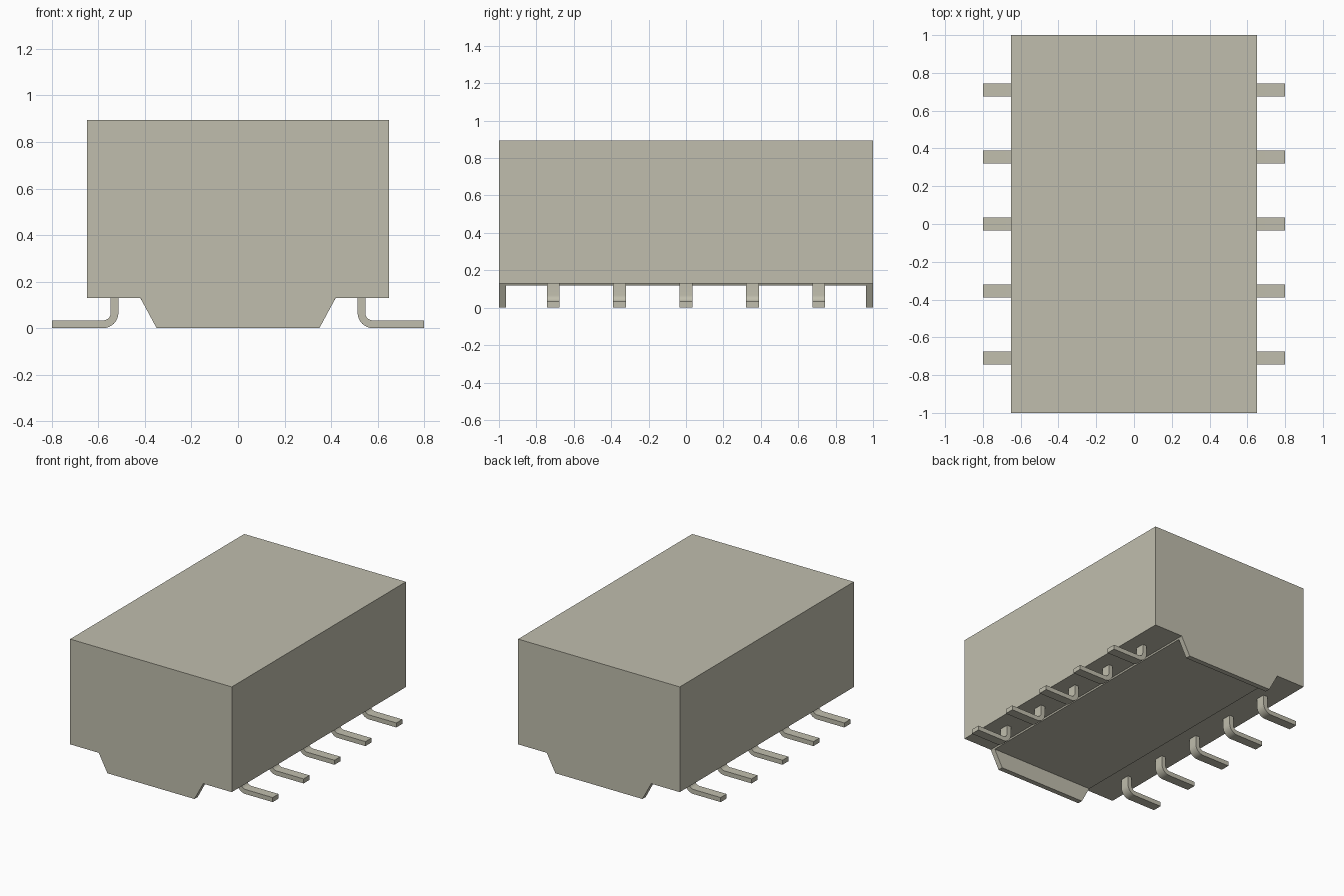
import bpy
import bmesh
from math import sin, cos, pi

cube = bpy.data.objects.get("Cube")
if cube:
    bpy.data.objects.remove(cube, do_unlink=True)

HALF_W, HALF_L = 0.65, 1.0
UNDERSIDE, TOP = 0.13, 0.895
TAB = 0.037          # thickness of the end standoffs
FLOOR = 0.12         # underside of the base plate
PIN_W, PITCH = 0.068, 0.355

# Single warm grey material
grey = bpy.data.materials.new("warm_grey")
grey.use_nodes = True
colour = (0.53, 0.515, 0.42, 1)
grey.diffuse_color = colour
grey.node_tree.nodes["Principled BSDF"].inputs["Base Color"].default_value = colour


def extrude_profile(name, profile, y0, y1, smooth=False):
    """Extrude a closed x-z outline from y0 to y1."""
    bm = bmesh.new()
    face = bm.faces.new([bm.verts.new((x, y0, z)) for x, z in profile])
    result = bmesh.ops.extrude_face_region(bm, geom=[face])
    moved = [v for v in result["geom"] if isinstance(v, bmesh.types.BMVert)]
    bmesh.ops.translate(bm, verts=moved, vec=(0, y1 - y0, 0))
    bmesh.ops.recalc_face_normals(bm, faces=bm.faces)
    mesh = bpy.data.meshes.new(name)
    bm.to_mesh(mesh)
    bm.free()
    mesh.materials.append(grey)
    obj = bpy.data.objects.new(name, mesh)
    bpy.context.collection.objects.link(obj)
    if smooth:
        bpy.ops.object.select_all(action="DESELECT")
        obj.select_set(True)
        bpy.context.view_layer.objects.active = obj
        bpy.ops.object.shade_smooth_by_angle(angle=pi / 6)
    return obj


# Case whose end walls drop into tapered standoffs
end_outline = [(-HALF_W, TOP), (-HALF_W, UNDERSIDE), (-0.42, UNDERSIDE), (-0.35, 0),
               (0.35, 0), (0.42, UNDERSIDE), (HALF_W, UNDERSIDE), (HALF_W, TOP)]
box_outline = [(-HALF_W, TOP), (-HALF_W, UNDERSIDE), (HALF_W, UNDERSIDE), (HALF_W, TOP)]
tab_outline = end_outline[2:6]
extrude_profile("case", box_outline, -HALF_L, HALF_L)
extrude_profile("front_standoff", tab_outline, -HALF_L, -HALF_L + TAB)
extrude_profile("back_standoff", tab_outline, HALF_L - TAB, HALF_L)

# Thin base plate between the standoffs
plate = [(-0.42, UNDERSIDE), (-0.415, FLOOR), (0.415, FLOOR), (0.42, UNDERSIDE)]
extrude_profile("base_plate", plate, -HALF_L + TAB, HALF_L - TAB)


# Bent terminals in two mirrored rows
def arc(radius, steps=8):
    cx, cz = 0.58, 0.066
    return [(cx - radius * cos(i * pi / 2 / steps), cz - radius * sin(i * pi / 2 / steps))
            for i in range(steps + 1)]


outer, inner = arc(0.066), arc(0.033)
pin = ([(outer[0][0], UNDERSIDE)] + outer + [(0.8, 0), (0.8, inner[-1][1])]
       + inner[::-1] + [(inner[0][0], UNDERSIDE)])
for side, label in ((1, "left"), (-1, "right")):
    outline = [(side * x, z) for x, z in pin]
    for i in range(5):
        y = (i - 2) * PITCH
        extrude_profile(f"{label}_pin_{i + 1}", outline, y - PIN_W / 2, y + PIN_W / 2, True)
